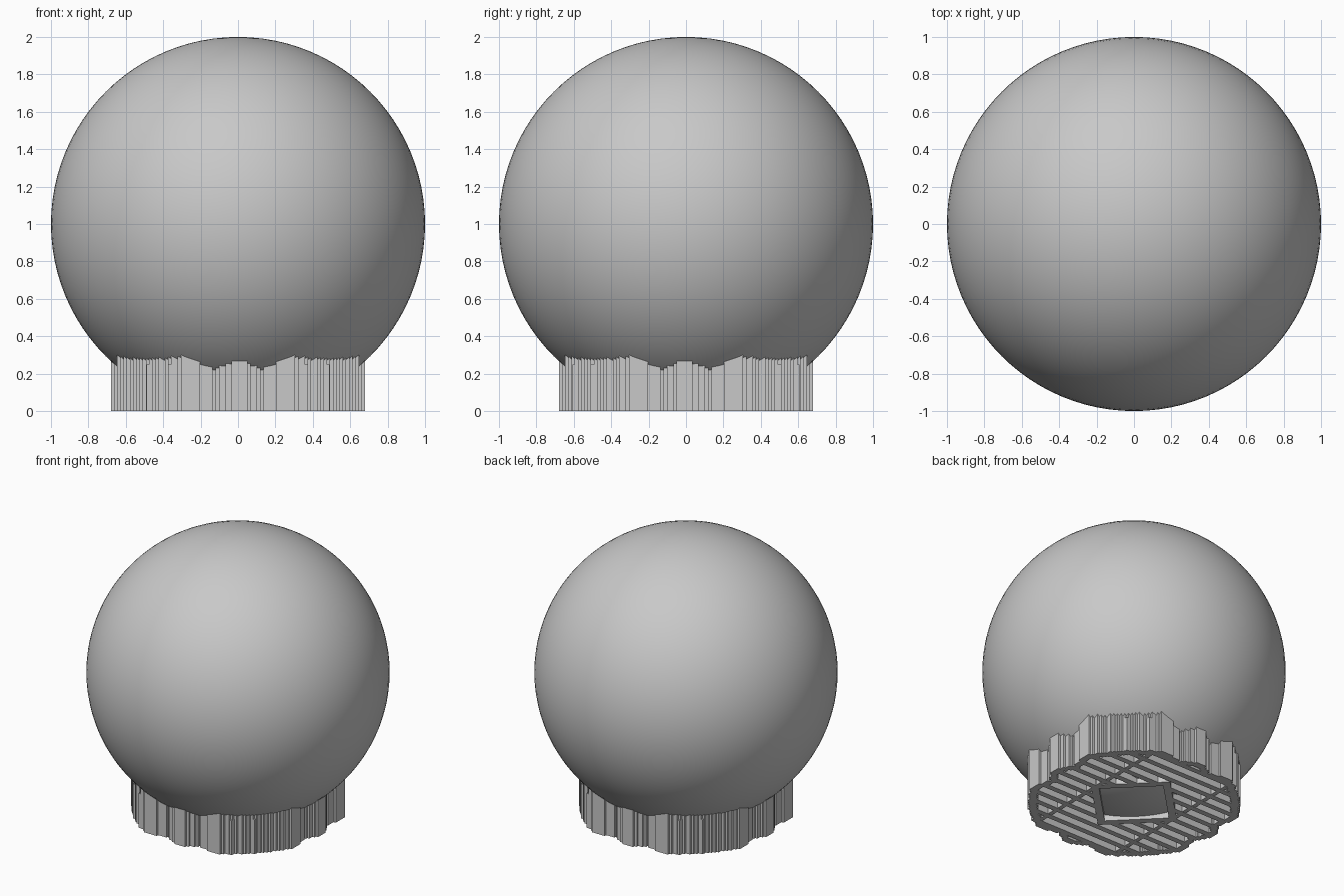
import bpy, bmesh, math
from mathutils import Matrix, Vector

cube = bpy.data.objects.get("Cube")
if cube:
    bpy.data.objects.remove(cube, do_unlink=True)

grey = bpy.data.materials.new("plain grey")
grey.use_nodes = True
colour = (0.58, 0.58, 0.58, 1)
grey.diffuse_color = colour
grey.node_tree.nodes["Principled BSDF"].inputs["Base Color"].default_value = colour

STEP = 0.017      # size of the tiny stair steps in the base wall
FIN = 0.04        # thickness of the ribs under the ball


def finish(name, bm):
    bmesh.ops.recalc_face_normals(bm, faces=bm.faces)
    mesh = bpy.data.meshes.new(name)
    bm.to_mesh(mesh)
    bm.free()
    obj = bpy.data.objects.new(name, mesh)
    bpy.context.collection.objects.link(obj)
    mesh.materials.append(grey)
    return obj


def ball_height(x, y):
    return 1 - math.sqrt(max(0, 1 - x * x - y * y))


def lobed_radius(angle):
    """Four wide lobes on the diagonals, four small ones on the axes."""
    keys = [(0, .68), (4, .672), (11, .63), (16, .655), (23.3, .71), (33, .695), (45, .688)]
    a = math.degrees(angle) % 90
    a = min(a, 90 - a)
    for (a0, r0), (a1, r1) in zip(keys, keys[1:]):
        if a <= a1:
            return r0 + (r1 - r0) * (a - a0) / (a1 - a0)
    return keys[-1][1]


def stepped_outline():
    """The lobed outline snapped to a grid, with a corner at every step."""
    points = []
    for i in range(1440):
        a = math.tau * i / 1440
        r = lobed_radius(a)
        p = (round(r * math.cos(a) / STEP), round(r * math.sin(a) / STEP))
        if points and p == points[-1]:
            continue
        if points and p[0] != points[-1][0] and p[1] != points[-1][1]:
            points.append((p[0], points[-1][1]))
        points.append(p)
    if points[-1] == points[0]:
        points.pop()
    return [(x * STEP, y * STEP) for x, y in points]


def tube(name, outer, inner, top):
    """Closed wall between two outlines, with its top given by a function."""
    bm = bmesh.new()
    rings = [[bm.verts.new((x, y, top(x, y) if up else 0)) for x, y in loop]
             for loop, up in ((outer, 0), (outer, 1), (inner, 1), (inner, 0))]
    n = len(outer)
    for k in range(4):
        a, b = rings[k], rings[(k + 1) % 4]
        for i in range(n):
            j = (i + 1) % n
            bm.faces.new((a[i], a[j], b[j], b[i]))
    return finish(name, bm)


def add_box(bm, low, high):
    low, high = Vector(low), Vector(high)
    size = Matrix.Diagonal((*(high - low), 1))
    bmesh.ops.create_cube(bm, size=1, matrix=Matrix.Translation((low + high) / 2) @ size)


# Ball
bm = bmesh.new()
bmesh.ops.create_uvsphere(bm, u_segments=96, v_segments=48, radius=1,
                          matrix=Matrix.Translation((0, 0, 1)))
for face in bm.faces:
    face.smooth = True
finish("ball", bm)

# Base wall, its top following the ball
outline = stepped_outline()
tube("base_wall", outline, [(x * .925, y * .925) for x, y in outline], ball_height)

# Diamond frame around the lowest point of the ball
diamond = [(1, 0), (0, 1), (-1, 0), (0, -1)]
tube("centre_frame", [(x * .37, y * .37) for x, y in diamond],
     [(x * .3, y * .3) for x, y in diamond], lambda x, y: .12)


def reach(v):
    return max(x for x, y in outline if abs(y - v) < STEP) * .96


# Ribs running left to right, broken at the centre frame
bm = bmesh.new()
for k in range(-6, 7):
    y = k * .098
    gap = .34 - abs(y)
    end = reach(y)
    spans = [(gap, end), (-end, -gap)] if gap > 0 else [(-end, end)]
    for x0, x1 in spans:
        add_box(bm, (x0, y - FIN / 2, 0), (x1, y + FIN / 2, .25))
finish("base_ribs", bm)

# Two cross bars running front to back
bm = bmesh.new()
for x in (-.33, .33):
    end = reach(x)
    add_box(bm, (x - .015, -end, .001), (x + .015, end, .25))
finish("cross_bars", bm)
